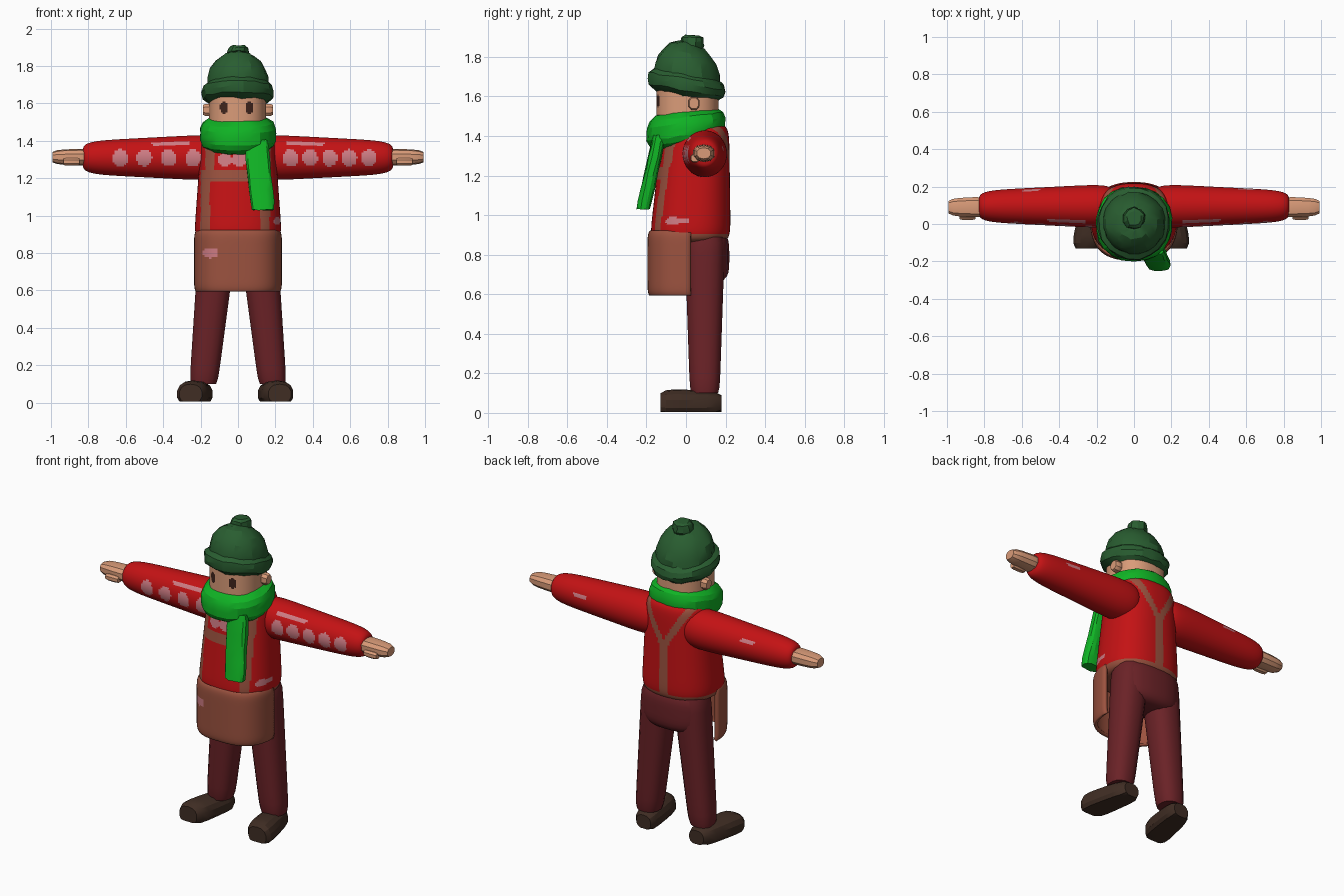
import bpy, bmesh, math, random
from mathutils import Vector

random.seed(4)
default = bpy.data.objects.get("Cube")
if default:
    bpy.data.objects.remove(default, do_unlink=True)


def material(name, red, green, blue):
    m = bpy.data.materials.new(name)
    m.use_nodes = True
    m.diffuse_color = (red, green, blue, 1)
    m.node_tree.nodes["Principled BSDF"].inputs["Base Color"].default_value = m.diffuse_color
    return m


sweater_red = material("sweater red", .55, .006, .007)
pattern_pink = material("pattern pink", .62, .2, .23)
apron_brown = material("apron brown", .33, .085, .05)
trouser_maroon = material("trouser maroon", .145, .016, .02)
shoe_brown = material("shoe brown", .05, .026, .017)
skin = material("skin", .7, .33, .19)
eye_dark = material("eye dark", .05, .018, .012)
scarf_green = material("scarf green", .005, .45, .018)
hat_green = material("hat green", .022, .11, .03)


def signed_power(value, exponent):
    return math.copysign(abs(value) ** exponent, value)


def pillow(name, low, high, materials, axis="z", sides=20, rings=14, roundness=4, power=2.4,
           taper=(1, 1), lean=(0, 0, 0), mirror=1, bend=None, paint=None, keep=None,
           jitter=0, sharp=40):
    """Rounded solid filling the box low-high, tapered and leaning along its axis."""
    along = "xyz".index(axis)
    first, second = [k for k in range(3) if k != along]
    low, high, lean = Vector(low), Vector(high), Vector(lean)
    middle, half = (low + high) / 2, (high - low) / 2
    bm = bmesh.new()
    loops = []
    for ring in range(1, rings):
        t = -math.cos(math.pi * ring / rings)
        f = (t + 1) / 2
        swell = (1 - abs(t) ** roundness) ** (1 / roundness)
        swell *= taper[0] + (taper[1] - taper[0]) * f
        loop = []
        for i in range(sides):
            angle = math.tau * (i + .5) / sides
            co = middle + lean * (f - .5)
            co[along] += half[along] * t
            co[first] += half[first] * swell * signed_power(math.cos(angle), 2 / power)
            co[second] += half[second] * swell * signed_power(math.sin(angle), 2 / power)
            if bend:
                co = bend(co)
            co += Vector([random.uniform(-jitter, jitter) for _ in range(3)])
            co.x *= mirror
            loop.append(bm.verts.new(co))
        loops.append(loop)
    for lower, upper in zip(loops, loops[1:]):
        for i in range(sides):
            j = (i + 1) % sides
            bm.faces.new((lower[i], lower[j], upper[j], upper[i]))
    bm.faces.new(loops[0])
    bm.faces.new(loops[-1])
    if keep:
        unwanted = [face for face in bm.faces if not keep(face.calc_center_median())]
        bmesh.ops.delete(bm, geom=unwanted, context="FACES")
    bmesh.ops.recalc_face_normals(bm, faces=bm.faces)
    if paint:
        for face in bm.faces:
            face.material_index = paint(face.calc_center_median())
    mesh = bpy.data.meshes.new(name)
    bm.to_mesh(mesh)
    bm.free()
    for m in materials:
        mesh.materials.append(m)
    ob = bpy.data.objects.new(name, mesh)
    bpy.context.collection.objects.link(ob)
    bpy.ops.object.select_all(action="DESELECT")
    ob.select_set(True)
    bpy.context.view_layer.objects.active = ob
    bpy.ops.object.shade_smooth_by_angle(angle=math.radians(sharp))
    return ob


def spot(c, x, z, width, height):
    """True where a point lies in an upright ellipse on the front or back."""
    return ((c.x - x) / width) ** 2 + ((c.z - z) / height) ** 2 < 1


def shear(amount):
    return lambda c: Vector((c.x, c.y, c.z + amount * c.y))


# Sweater body with painted waistband, bib straps and back harness
def paint_body(c):
    waistband = c.z < .905
    if c.y < .02:
        bib_sides = c.z < 1.24 and (-.2 < c.x < -.15 or .12 < c.x < .17)
        bib_top = abs(c.z - 1.21) < .03 and abs(c.x) < .17
        shoulder_straps = c.z > 1.24 and abs(abs(c.x) - .15) < .025
        if waistband or bib_sides or bib_top or shoulder_straps:
            return 1
        pattern = spot(c, -.07, 1.3, .04, .035) or spot(c, .01, 1.3, .04, .035)
        return 2 if pattern or spot(c, .21, .97, .02, .02) else 0
    spread = max(0, c.z - 1.2) * .6
    harness = c.y > .08 and abs(abs(c.x) - spread) < .024
    return int(waistband or harness)


pillow("sweater_body", (-.23, -.165, .86), (.23, .235, 1.46),
       [sweater_red, apron_brown, pattern_pink], sides=112, rings=90, roundness=9,
       taper=(1.03, .84), lean=(0, .03, 0), paint=paint_body)

# Apron skirt, open at the back
apron = pillow("apron_skirt", (-.235, -.195, .57), (.235, .29, .94), [apron_brown, pattern_pink],
               sides=80, rings=50, roundness=9, power=2.8,
               keep=lambda c: c.y < .045 and .595 < c.z < .92,
               paint=lambda c: int(spot(c, -.145, .8, .04, .028)))
apron.modifiers.new("cloth", "SOLIDIFY").thickness = .02

# Trouser seat
pillow("trouser_seat", (-.21, -.02, .66), (.21, .22, .92), [trouser_maroon])


# Sleeve pattern: a row of large spots and a thin streak along the front
def paint_sleeve(c):
    if c.y > .1:
        return int(spot(c, -.55, 1.36, .05, .012) or spot(c, .6, 1.34, .05, .012))
    start, step, count = (.28, .105, 5) if c.x > 0 else (-.24, -.13, 4)
    row = any(spot(c, start + step * i, 1.308, .041, .046) for i in range(count))
    streak = .26 < abs(c.x) < .47 and abs(c.z - 1.385) < .008
    return int(row or streak)


def flat_sole(c):
    return Vector((c.x, c.y, max(c.z, .005)))


for side, mirror in (("left", 1), ("right", -1)):
    pillow(side + "_trouser_leg", (.05, 0, .09), (.24, .19, .9), [trouser_maroon], sides=16,
           roundness=12, taper=(.8, 1.1), lean=(-.08, 0, 0), mirror=mirror)

    # Shoes, toes turned outward
    outward = 0 if mirror > 0 else .03
    pillow(side + "_shoe", (.11 + outward, -.14, -.03), (.28 + outward, .19, .12), [shoe_brown],
           axis="y", sides=14, rings=9, taper=(1.05, .85), lean=(-.06, 0, 0),
           mirror=mirror, bend=flat_sole, sharp=25)

    # Arms
    pillow(side + "_sleeve", (.1, -.01, 1.2), (.83, .2, 1.42), [sweater_red, pattern_pink],
           axis="x", sides=56, rings=100, roundness=6, power=2, taper=(1.15, .8),
           mirror=mirror, paint=paint_sleeve)
    pillow(side + "_hand", (.78, .03, 1.265), (1, .15, 1.36), [skin], axis="x", sides=10,
           rings=8, taper=(1, .8), mirror=mirror, sharp=25)
    pillow(side + "_thumb", (.84, .02, 1.265), (.94, .07, 1.31), [skin], axis="x", sides=8,
           rings=6, mirror=mirror, sharp=25)

    pillow(side + "_ear", (.13, .01, 1.53), (.19, .07, 1.6), [skin], axis="x", sides=8,
           rings=6, mirror=mirror, sharp=25)

# Head with painted eyes
pillow("head", (-.155, -.15, 1.4), (.15, .165, 1.72), [skin, eye_dark], sides=96, rings=60,
       roundness=6, paint=lambda c: int(c.y < 0 and (
           spot(c, -.075, 1.578, .023, .032) or spot(c, .06, 1.578, .023, .032))))

# Knitted hat, tipped back, with a bobble
pillow("hat_brim", (-.195, -.195, 1.58), (.195, .2, 1.74), [hat_green], rings=8,
       roundness=2.5, power=2, bend=shear(-.17), jitter=.005, sharp=20)
pillow("hat_crown", (-.17, -.165, 1.5), (.17, .175, 1.88), [hat_green], rings=12,
       roundness=2, power=2, bend=shear(-.17), jitter=.005, sharp=20)
pillow("hat_bobble", (-.06, -.03, 1.82), (.06, .09, 1.915), [hat_green], sides=10, rings=7,
       roundness=3, power=2, jitter=.004, sharp=20)

# Scarf wrap and hanging end
pillow("scarf_wrap", (-.205, -.2, 1.33), (.205, .2, 1.54), [scarf_green], sides=22, rings=10,
       roundness=3, power=2.2, bend=shear(.13), jitter=.003, sharp=20)
pillow("scarf_end", (.05, -.21, 1.015), (.18, -.14, 1.42), [scarf_green], sides=12, rings=8,
       roundness=10, power=3.2, lean=(-.04, .09, 0), jitter=.003, sharp=20)
